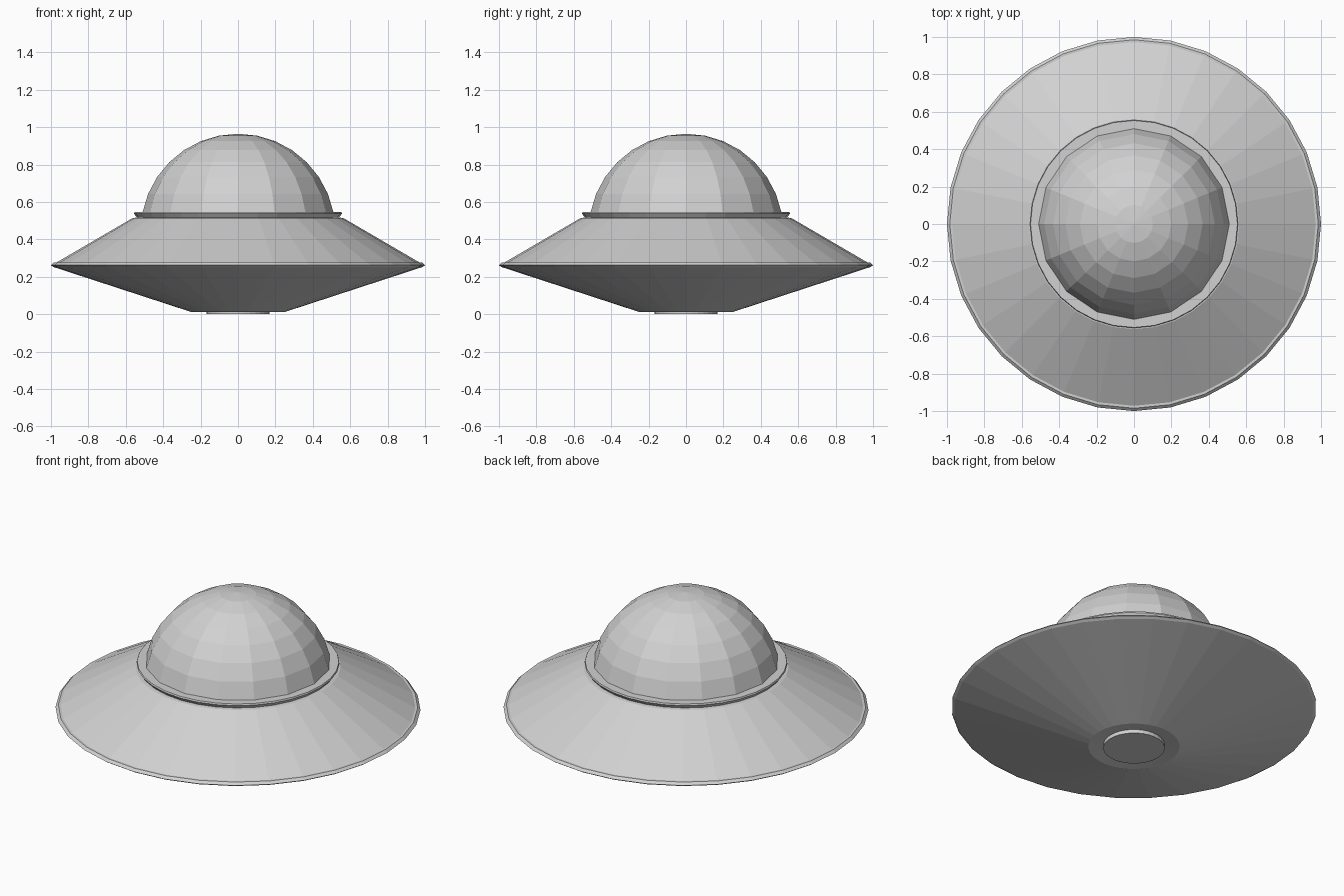
import bpy, bmesh
from math import sin, cos, pi, radians

cube = bpy.data.objects.get("Cube")
if cube:
    bpy.data.objects.remove(cube, do_unlink=True)

metal = bpy.data.materials.new("light grey metal")
metal.use_nodes = True
GREY = (0.64, 0.64, 0.64, 1)
metal.diffuse_color = GREY
metal.node_tree.nodes["Principled BSDF"].inputs["Base Color"].default_value = GREY


def lathe(name, profile, sides):
    """Spin a (radius, height) profile, listed from bottom to top, about z."""
    bm = bmesh.new()
    rings = []
    for r, z in profile:
        if r == 0:
            rings.append([bm.verts.new((0, 0, z))] * sides)
        else:
            rings.append([bm.verts.new((r * cos(2 * pi * i / sides),
                                        r * sin(2 * pi * i / sides), z))
                          for i in range(sides)])
    for low, high in zip(rings, rings[1:]):
        for i in range(sides):
            j = (i + 1) % sides
            corners = dict.fromkeys((low[i], low[j], high[j], high[i]))
            bm.faces.new(list(corners))
    mesh = bpy.data.meshes.new(name)
    bm.to_mesh(mesh)
    bm.free()
    mesh.materials.append(metal)
    obj = bpy.data.objects.new(name, mesh)
    bpy.context.collection.objects.link(obj)
    return obj


SIDES = 32

# Saucer underside: central hatch, shallow groove around it, wide cone
lathe("lower_hull", [(0, 0), (0.168, 0), (0.168, 0.022), (0.25, 0.012),
                     (0.985, 0.252)], SIDES)

# Bevelled outer edge
lathe("rim", [(0.985, 0.252), (1.0, 0.262), (0.985, 0.276), (0.972, 0.276)], SIDES)

# Saucer top
lathe("upper_hull", [(0.972, 0.276), (0.562, 0.515), (0.54, 0.517)], SIDES)

# Slightly flared collar around the dome
lathe("collar", [(0.54, 0.517), (0.556, 0.538), (0.553, 0.547), (0.48, 0.547)], SIDES)

# Faceted dome: upper half of a sphere, its foot sunk in the collar
R, BASE = 0.52, 0.445
dome = [(R * cos(radians(11.25 * k)), BASE + R * sin(radians(11.25 * k)))
        for k in range(8)]
lathe("dome", dome + [(0, BASE + R)], SIDES // 2)
